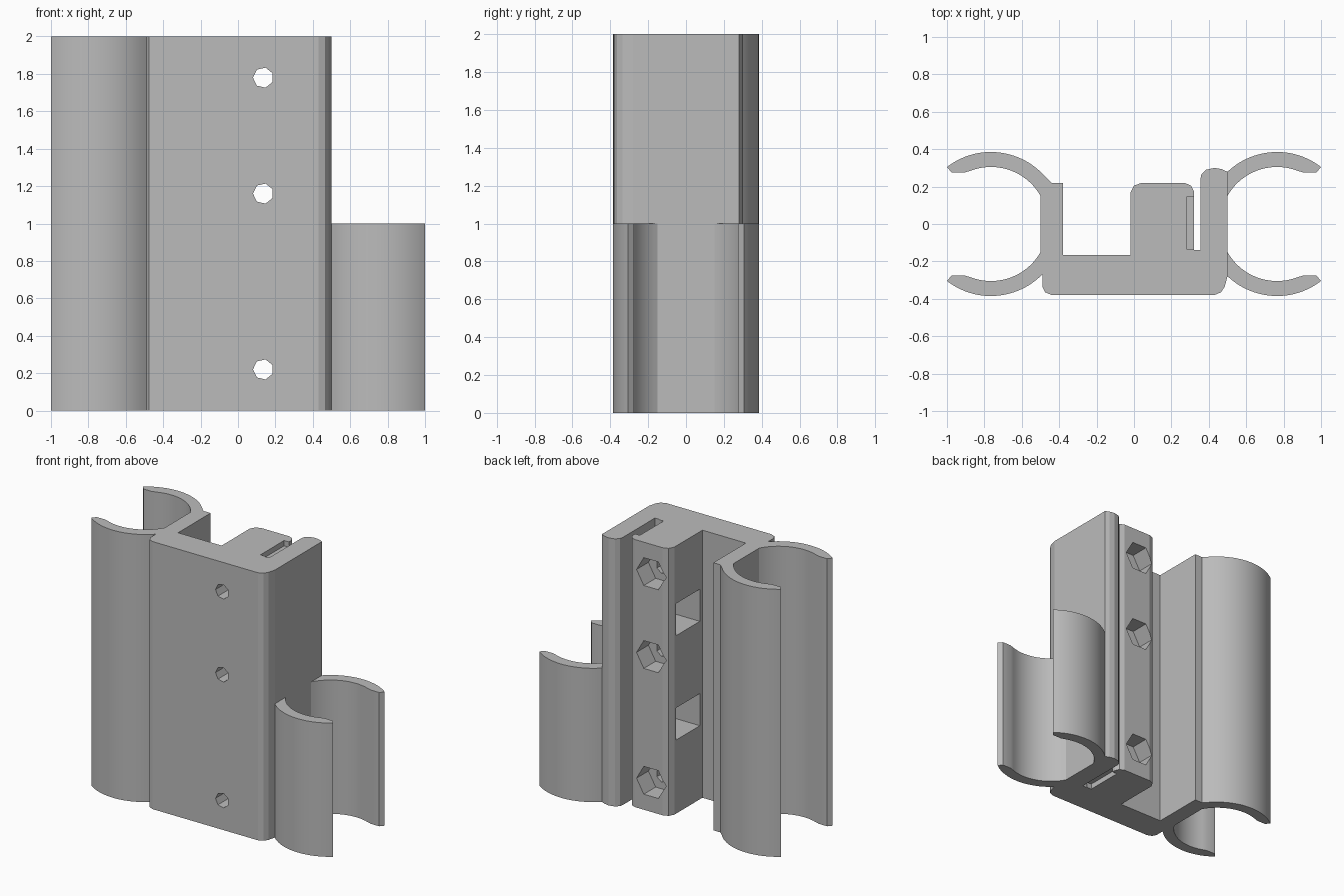
import bpy, bmesh
from math import cos, sin, pi, radians, acos, degrees

cube = bpy.data.objects.get("Cube")
if cube:
    bpy.data.objects.remove(cube, do_unlink=True)

grey = bpy.data.materials.new("plain grey")
grey.use_nodes = True
colour = (0.5, 0.5, 0.5, 1)
grey.diffuse_color = colour
for node in grey.node_tree.nodes:
    if node.type == 'BSDF_PRINCIPLED':
        node.inputs["Base Color"].default_value = colour


def prism(name, points, low, high, axis='z'):
    """Extrude a profile: (x, y) along z, or (x, z) along y."""
    bm = bmesh.new()
    place = (lambda a, b, h: (a, b, h)) if axis == 'z' else (lambda a, b, h: (a, h, b))
    base = bm.faces.new([bm.verts.new(place(a, b, low)) for a, b in points])
    top = bmesh.ops.extrude_face_region(bm, geom=[base])["geom"]
    shift = place(0, 0, high - low)
    bmesh.ops.translate(bm, vec=shift, verts=[v for v in top if isinstance(v, bmesh.types.BMVert)])
    bmesh.ops.recalc_face_normals(bm, faces=bm.faces)
    mesh = bpy.data.meshes.new(name)
    bm.to_mesh(mesh)
    bm.free()
    mesh.materials.append(grey)
    obj = bpy.data.objects.new(name, mesh)
    bpy.context.collection.objects.link(obj)
    return obj


def rectangle(x0, x1, y0, y1):
    return [(x0, y0), (x1, y0), (x1, y1), (x0, y1)]


def polygon(x, z, r, sides, turn=pi):
    return [(x + r * cos(turn + 2 * pi * i / sides), z + r * sin(turn + 2 * pi * i / sides))
            for i in range(sides)]


def arc(cx, r, start, end, steps):
    angles = [radians(start + (end - start) * i / steps) for i in range(steps + 1)]
    return [(cx + r * cos(a), r * sin(a)) for a in angles]


def activate(obj):
    bpy.ops.object.select_all(action='DESELECT')
    obj.select_set(True)
    bpy.context.view_layer.objects.active = obj


# Main body: wall, channel, bolt block, narrow gap and rounded ear
profile = [
    (-0.38, 0.22), (-0.44, 0.22), (-0.465, 0.245), (-0.5, 0.279),
    (-0.5, -0.279), (-0.49, -0.27), (-0.49, -0.335), (-0.475, -0.365), (-0.44, -0.38),
    (0.43, -0.38), (0.465, -0.365), (0.485, -0.335), (0.5, -0.279),
    (0.5, 0.279), (0.47, 0.293), (0.43, 0.3), (0.385, 0.29), (0.36, 0.265), (0.355, 0.24),
    (0.355, -0.14), (0.32, -0.14), (0.32, 0.175), (0.305, 0.205), (0.27, 0.22),
    (0.04, 0.22), (0, 0.205), (-0.02, 0.165), (-0.02, -0.165), (-0.38, -0.165)]
body = prism("main_body", profile, 0, 2)

# Bolt holes with hexagonal nut recesses
cutters = []
for z in (0.22, 1.16, 1.78):
    cutters.append(prism("bolt_cutter", polygon(0.135, z, 0.055, 7), -0.5, 0.5, 'y'))
    cutters.append(prism("nut_cutter", polygon(0.135, z, 0.12, 6), 0.08, 0.5, 'y'))

# Side windows in the block, and shallow pockets at the gap ends
for z in (0.67, 1.45):
    cutters.append(prism("window_cutter", rectangle(-0.1, 0.335, -0.135, 0.145), z - 0.12, z + 0.12))
for low, high in ((-0.1, 0.04), (1.96, 2.1)):
    cutters.append(prism("pocket_cutter", rectangle(0.28, 0.335, -0.135, 0.145), low, high))

activate(body)
for cutter in cutters:
    cutter.hide_render = True
    mod = body.modifiers.new("cut", 'BOOLEAN')
    mod.operation, mod.solver, mod.object = 'DIFFERENCE', 'EXACT', cutter
    bpy.ops.object.modifier_apply(modifier=mod.name)
for cutter in cutters:
    bpy.data.objects.remove(cutter, do_unlink=True)

# Curved clip arms: tall pair on one side, half-height pair on the other
centre, outer, inner, wall = 0.765, 0.385, 0.305, 0.5
root_out = degrees(acos((wall - centre) / outer))
root_in = degrees(acos((wall - centre) / inner))
arm = (arc(centre, outer, root_out, 52.4, 20) + [(0.975, 0.275), (0.905, 0.275)]
       + arc(centre, inner, 70, root_in, 18))
for side, sx, height in (("left", 1, 1), ("right", -1, 2)):
    for end, sy in (("front", -1), ("back", 1)):
        clip = prism(f"{side}_{end}_clip_arm", [(sx * x, sy * y) for x, y in arm], 0, height)
        activate(clip)
        bpy.ops.object.shade_smooth_by_angle(angle=radians(25))
